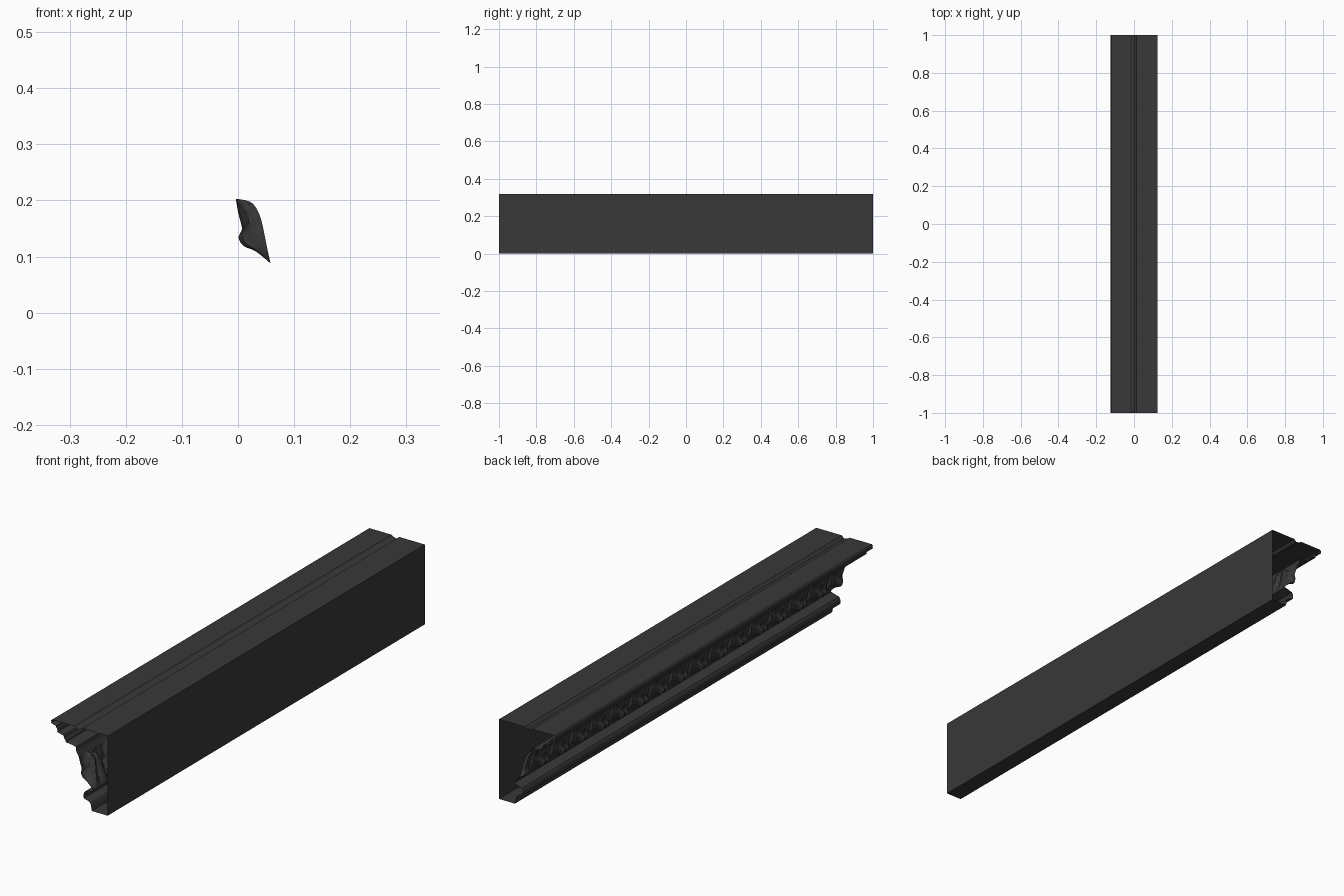
import bpy, math
from mathutils import Vector

if "Cube" in bpy.data.objects:
    bpy.data.objects.remove(bpy.data.objects["Cube"])

mat = bpy.data.materials.new("dark_grey")
mat.diffuse_color = (0.04, 0.04, 0.04, 1)
mat.use_nodes = True
mat.node_tree.nodes["Principled BSDF"].inputs["Base Color"].default_value = mat.diffuse_color


def make(name, verts, faces):
    me = bpy.data.meshes.new(name)
    me.from_pydata(verts, [], faces)
    me.materials.append(mat)
    ob = bpy.data.objects.new(name, me)
    bpy.context.collection.objects.link(ob)
    bpy.context.view_layer.objects.active = ob
    ob.select_set(True)
    bpy.ops.object.shade_smooth_by_angle(angle=math.radians(35))
    ob.select_set(False)
    return ob


def extrude(name, pts):
    # open-ended run of an x,z profile along y
    n = len(pts)
    verts = [(x, y, z) for y in (-1, 1) for x, z in pts]
    return make(name, verts, [(i, i + 1, n + i + 1, n + i) for i in range(n - 1)])


def cove(a, b, bulge, n=6):
    # curved run between two profile points, bowed sideways
    a, b = Vector(a), Vector(b)
    d = b - a
    side = Vector((-d.y, d.x))
    return [tuple(a + d * (i / n) + side * bulge * math.sin(math.pi * i / n))
            for i in range(n + 1)]


# Plain moulding: from ornament foot round the base, back, top and cornice steps
profile = [(0.058, 0.088), (0.06, 0.08), (0.035, 0.073)]
profile += cove((0.025, 0.07), (0.02, 0.042), -0.15)
profile += cove((0.03, 0.038), (0.05, 0.026), 0.15)
profile += [(0.055, 0.0), (0.125, 0.0), (0.125, 0.318),
            (0.012, 0.318), (0.002, 0.308), (-0.014, 0.312), (-0.022, 0.318)]
profile += [(-0.12, 0.318)] + cove((-0.125, 0.314), (-0.125, 0.303), 0.1, 3)
profile += [(-0.103, 0.297)] + cove((-0.103, 0.293), (-0.098, 0.274), 0.15)
profile += [(-0.072, 0.268), (-0.068, 0.262)]
profile += cove((-0.068, 0.258), (-0.06, 0.244), 0.15)
profile += [(-0.026, 0.24), (-0.016, 0.236), (-0.015, 0.222), (-0.008, 0.21), (-0.004, 0.203)]
extrude("cornice_moulding", profile)


# Carved band: leaf ridge and recessed ground curves, bottom to top
ground = [(0.058, 0.088), (0.052, 0.115), (0.046, 0.145), (0.040, 0.170),
          (0.030, 0.190), (0.018, 0.199), (-0.004, 0.203)]
ridge = [(0.058, 0.088), (0.032, 0.109), (0.010, 0.119), (0.001, 0.134),
         (0.007, 0.150), (0.001, 0.175), (-0.004, 0.203)]


def sample(pts, t):
    # smooth interpolation through the control points
    f = min(t, 0.99999) * (len(pts) - 1)
    i = int(f)
    u = f - i
    p = [Vector(pts[max(0, min(len(pts) - 1, i + k))]) for k in (-1, 0, 1, 2)]
    return 0.5 * (2 * p[1] + (p[2] - p[0]) * u
                  + (2 * p[0] - 5 * p[1] + 4 * p[2] - p[3]) * u * u
                  + (3 * p[1] - p[0] - 3 * p[2] + p[3]) * u ** 3)


LEAVES, PER, ROWS = 16, 24, 24


def relief(y, t):
    c = (y + 1) / 2 * LEAVES
    d = abs(c - round(c)) * 2              # 0 at leaf centre, 1 between leaves
    width = 0.35 + 0.5 * t ** 0.8          # leaf tapers towards its foot
    leaf = max(0.0, 1 - (d / width) ** 2) ** 0.5
    leaf *= 1 - 0.15 * math.cos(d / width * 9) if leaf else 1
    dart_w = 0.30 * (1 - t) + 0.04         # dart between neighbouring leaves
    dart = 0.6 * max(0.0, 1 - (1 - d) / dart_w)
    return min(1.0, max(leaf, dart))


cols = LEAVES * PER
verts = []
for j in range(cols + 1):
    y = -1 + 2 * j / cols
    for i in range(ROWS + 1):
        t = i / ROWS
        p = sample(ground, t).lerp(sample(ridge, t), relief(y, t))
        verts.append((p.x, y, p.y))
R = ROWS + 1
make("leaf_ornament_band", verts,
     [(j * R + i, j * R + i + 1, (j + 1) * R + i + 1, (j + 1) * R + i)
      for j in range(cols) for i in range(ROWS)])
